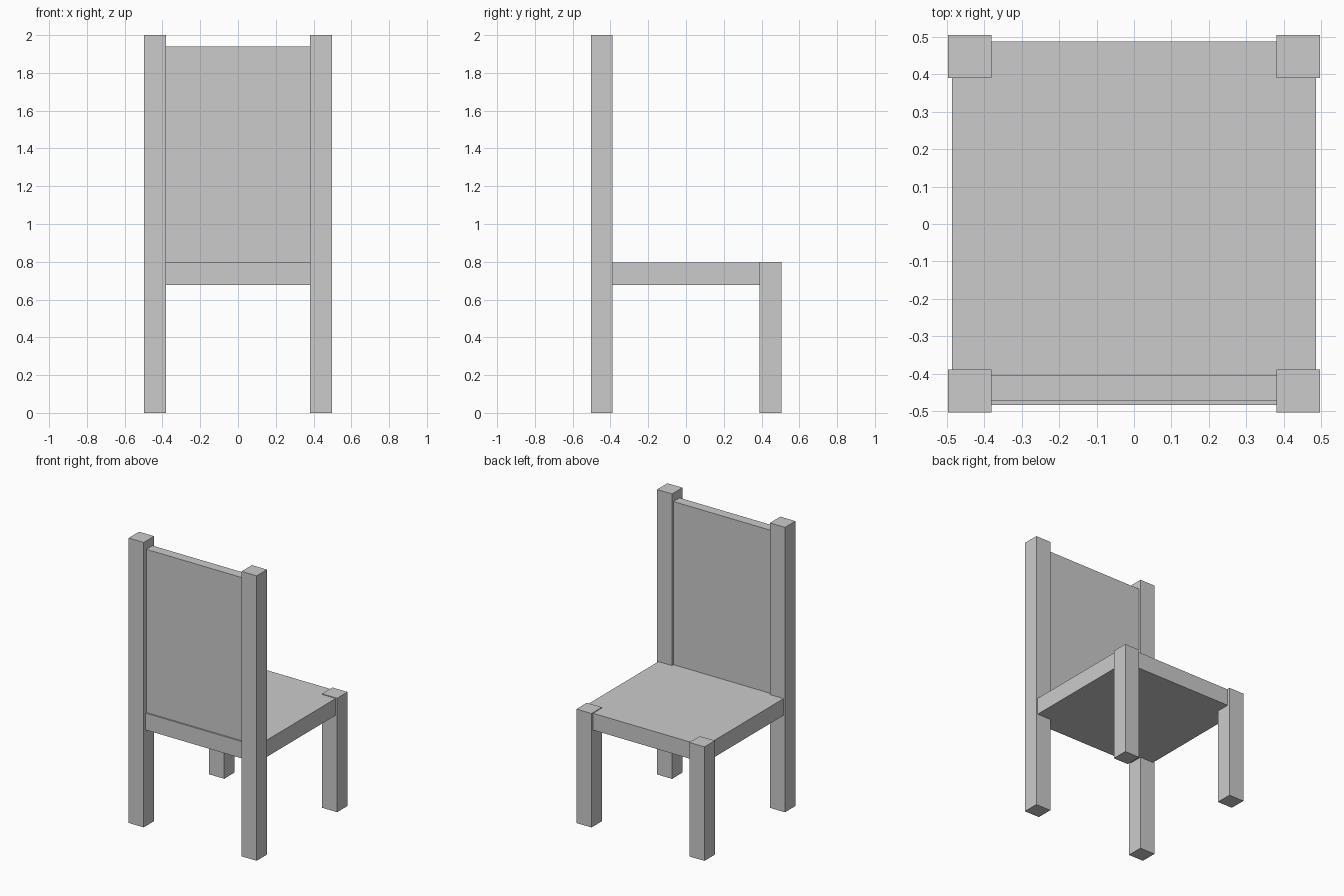
import bpy

if "Cube" in bpy.data.objects:
    bpy.data.objects.remove(bpy.data.objects["Cube"])


def box(name, lo, hi):
    """Axis-aligned box from its two opposite corners."""
    centre = [(a + b) / 2 for a, b in zip(lo, hi)]
    bpy.ops.mesh.primitive_cube_add(size=1, location=centre)
    ob = bpy.context.object
    ob.name = name
    ob.scale = [b - a for a, b in zip(lo, hi)]
    bpy.ops.object.transform_apply(location=False, rotation=False, scale=True)
    return ob


INNER, OUTER = 0.38, 0.497

# Tall posts on the backrest side, short legs on the open side
for side, x0, x1 in (("left", -OUTER, -INNER), ("right", INNER, OUTER)):
    box(f"back_post_{side}", (x0, -0.503, 0), (x1, -0.388, 2.0))
    box(f"seat_leg_{side}", (x0, 0.39, 0), (x1, 0.505, 0.80))

# Seat slab, slightly inset from the leg faces
box("seat", (-0.486, -0.484, 0.677), (0.486, 0.488, 0.795))

# Backrest panel between the tall posts
box("backrest_panel", (-INNER, -0.473, 0.79), (INNER, -0.405, 1.94))
